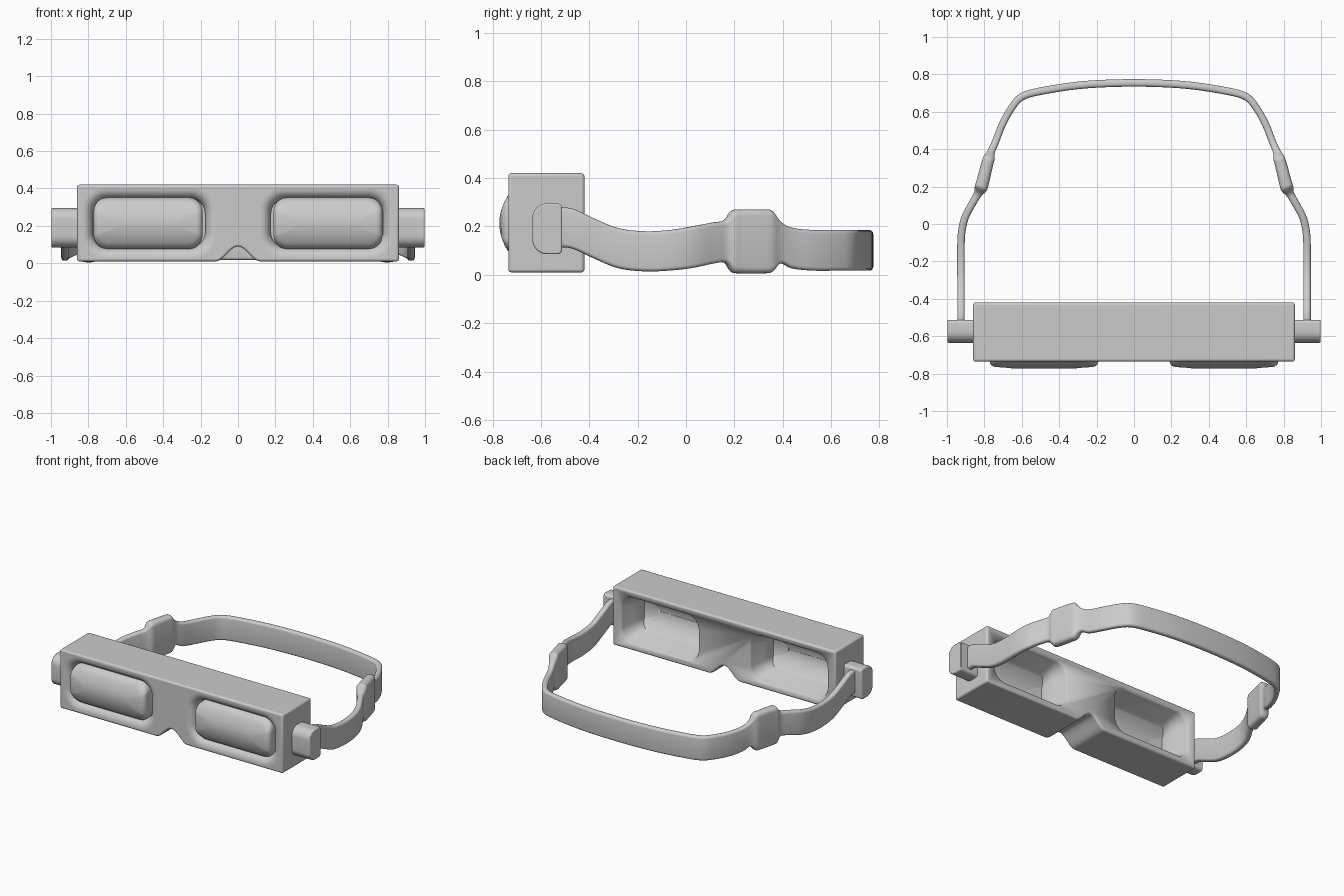
import bpy, bmesh, math
from mathutils import Vector

if "Cube" in bpy.data.objects:
    bpy.data.objects.remove(bpy.data.objects["Cube"])


def add_mesh(name, verts, faces, angle=40):
    me = bpy.data.meshes.new(name)
    bm = bmesh.new()
    vs = [bm.verts.new(v) for v in verts]
    for f in faces:
        bm.faces.new([vs[i] for i in f])
    bmesh.ops.recalc_face_normals(bm, faces=bm.faces)
    bm.to_mesh(me)
    bm.free()
    ob = bpy.data.objects.new(name, me)
    bpy.context.collection.objects.link(ob)
    smooth(ob, angle)
    return ob


def smooth(ob, angle):
    bpy.ops.object.select_all(action='DESELECT')
    bpy.context.view_layer.objects.active = ob
    ob.select_set(True)
    bpy.ops.object.shade_smooth_by_angle(angle=math.radians(angle))


def loft(name, rings, angle=40):
    n = len(rings[0])
    verts = [v for r in rings for v in r]
    faces = [(k * n + i, k * n + (i + 1) % n, (k + 1) * n + (i + 1) % n, (k + 1) * n + i)
             for k in range(len(rings) - 1) for i in range(n)]
    faces += [tuple(range(n)), tuple(range(len(verts) - n, len(verts)))]
    return add_mesh(name, verts, faces, angle)


def rounded(a0, a1, b0, b1, radii, seg=8):
    """Rounded rectangle; radii start at the (a1, b1) corner, counter-clockwise."""
    out = []
    for q, (a, b, sa, sb) in enumerate(((a1, b1, -1, -1), (a0, b1, 1, -1), (a0, b0, 1, 1), (a1, b0, -1, 1))):
        r = radii[q]
        for i in range(seg + 1):
            t = (q + i / seg) * math.pi / 2
            out.append((a + sa * r + r * math.cos(t), b + sb * r + r * math.sin(t)))
    return out


def ring(x0, x1, z0, z1, r, inset, yfun):
    rr = max(r - inset * 0.7, 0.006)
    pts = rounded(x0 + inset, x1 - inset, z0 + inset, z1 - inset, [rr] * 4)
    return [(x, yfun(z), z) for x, z in pts]


def flip(rings, s):
    return [[(s * x, y, z) for x, y, z in r] for r in rings]


ZC = 0.213

# housing: extruded outline with a nose notch
outline = [(0.86, 0.01), (0.86, 0.42), (-0.86, 0.42), (-0.86, 0.01)]
for i in range(-8, 9):
    x = 0.12 * i / 8
    outline.append((x, 0.01 + 0.04 * (1 + math.cos(math.pi * i / 8))))
body = loft("goggle_housing", [[(x, y, z) for x, z in outline] for y in (-0.735, -0.42)])
bev = body.modifiers.new("soft_edges", 'BEVEL')
bev.width, bev.segments, bev.limit_method = 0.012, 3, 'ANGLE'
bev.angle_limit = math.radians(50)

# recess cutters: flared front socket, stepped and hollowed back socket
front = []
for i in range(9):
    t = i / 8 * math.pi / 2
    front.append(ring(0.12, 0.83, 0.03, 0.40, 0.12, 0.055 * math.sin(t),
                      lambda z, t=t: -0.67 - 0.065 * math.cos(t)))
front.insert(0, [(x, -0.80, z) for x, y, z in front[0]])
back = []
for y, ins in ((-0.38, 0), (-0.42, 0), (-0.435, 0.008), (-0.47, 0.014), (-0.485, 0.024),
               (-0.52, 0.03), (-0.535, 0.04)):
    back.append(ring(0.195, 0.80, 0.05, 0.38, 0.09, ins, lambda z, y=y: y))
for ins in (0.045, 0.055, 0.07, 0.09, 0.115, 0.14, 0.16):
    back.append(ring(0.195, 0.80, 0.05, 0.38, 0.09, ins,
                     lambda z: -0.64 + 4.5 * (z - 0.215) ** 2))

# lenses: barrel curved front pane with a rounded rim
pane = lambda z: -0.772 + 2.7 * (z - ZC) ** 2
lens = [ring(0.19, 0.772, 0.075, 0.352, 0.075, 0, lambda z: -0.645)]
for i in range(6):
    t = i / 5 * math.pi / 2
    lens.append(ring(0.19, 0.772, 0.075, 0.352, 0.075, 0.03 * (1 - math.cos(t)),
                     lambda z, t=t: pane(z) + 0.03 * (1 - math.sin(t))))
for ins in (0.045, 0.065, 0.09, 0.115, 0.13):
    lens.append(ring(0.19, 0.772, 0.075, 0.352, 0.075, ins, pane))

for side, s in (("left", -1), ("right", 1)):
    for part, rings in (("front", front), ("back", back)):
        cut = loft(f"{part}_cutter_{side}", flip(rings, s))
        cut.hide_render = True
        cut.hide_set(True)
        m = body.modifiers.new(f"{part}_recess_{side}", 'BOOLEAN')
        m.operation, m.object, m.solver = 'DIFFERENCE', cut, 'EXACT'
    loft(f"lens_{side}", flip(lens, s), 50)

    # strap lug on each end of the housing
    d = rounded(-0.635, -0.512, 0.085, 0.295, [0.02, 0.06, 0.06, 0.02])
    lug = loft(f"strap_lug_{side}", [[(s * x, y, z) for y, z in d] for x in (0.85, 0.998)])
    b = lug.modifiers.new("soft_edges", 'BEVEL')
    b.width, b.segments, b.limit_method = 0.006, 2, 'ANGLE'
    b.angle_limit = math.radians(50)

# head strap: swept band, widening into a buckle (x, y, z centre, half height, half thickness)
half = [(0.925, -0.53, 0.195, 0.082, 0.020), (0.925, -0.47, 0.191, 0.083, 0.020),
        (0.925, -0.38, 0.150, 0.083, 0.020), (0.925, -0.28, 0.110, 0.083, 0.020),
        (0.925, -0.17, 0.097, 0.083, 0.020), (0.923, -0.06, 0.102, 0.084, 0.020),
        (0.905, 0.03, 0.115, 0.086, 0.020), (0.864, 0.11, 0.131, 0.085, 0.020),
        (0.835, 0.16, 0.138, 0.088, 0.022), (0.820, 0.19, 0.138, 0.126, 0.034),
        (0.810, 0.22, 0.138, 0.132, 0.034), (0.785, 0.32, 0.138, 0.132, 0.032),
        (0.774, 0.355, 0.138, 0.126, 0.030), (0.762, 0.39, 0.133, 0.086, 0.020),
        (0.740, 0.44, 0.110, 0.084, 0.019), (0.705, 0.53, 0.101, 0.084, 0.019),
        (0.655, 0.62, 0.101, 0.084, 0.019), (0.600, 0.680, 0.101, 0.084, 0.020),
        (0.500, 0.710, 0.101, 0.084, 0.020), (0.300, 0.741, 0.101, 0.084, 0.020),
        (0.100, 0.753, 0.101, 0.084, 0.020)]
path = [Vector(p) for p in half] + [Vector((-p[0],) + p[1:]) for p in reversed(half)]
fine = []
for i in range(len(path) - 1):
    p1, p2 = path[i], path[i + 1]
    m1 = (p2 - path[max(i - 1, 0)]) / 2
    m2 = (path[min(i + 2, len(path) - 1)] - p1) / 2
    for k in range(4):
        t = k / 4
        fine.append(p1 * (2 * t**3 - 3 * t**2 + 1) + m1 * (t**3 - 2 * t**2 + t)
                    + p2 * (3 * t**2 - 2 * t**3) + m2 * (t**3 - t**2))
fine.append(path[-1])
rings = []
for i, p in enumerate(fine):
    a, b = fine[max(i - 1, 0)], fine[min(i + 1, len(fine) - 1)]
    d = Vector((b[0] - a[0], b[1] - a[1])).normalized()
    r = p[4] * 0.8
    sec = rounded(-p[4], p[4], -p[3], p[3], [r] * 4, 4)
    rings.append([(p[0] - d.y * u, p[1] + d.x * u, p[2] + v) for u, v in sec])
loft("head_strap", rings, 60)
